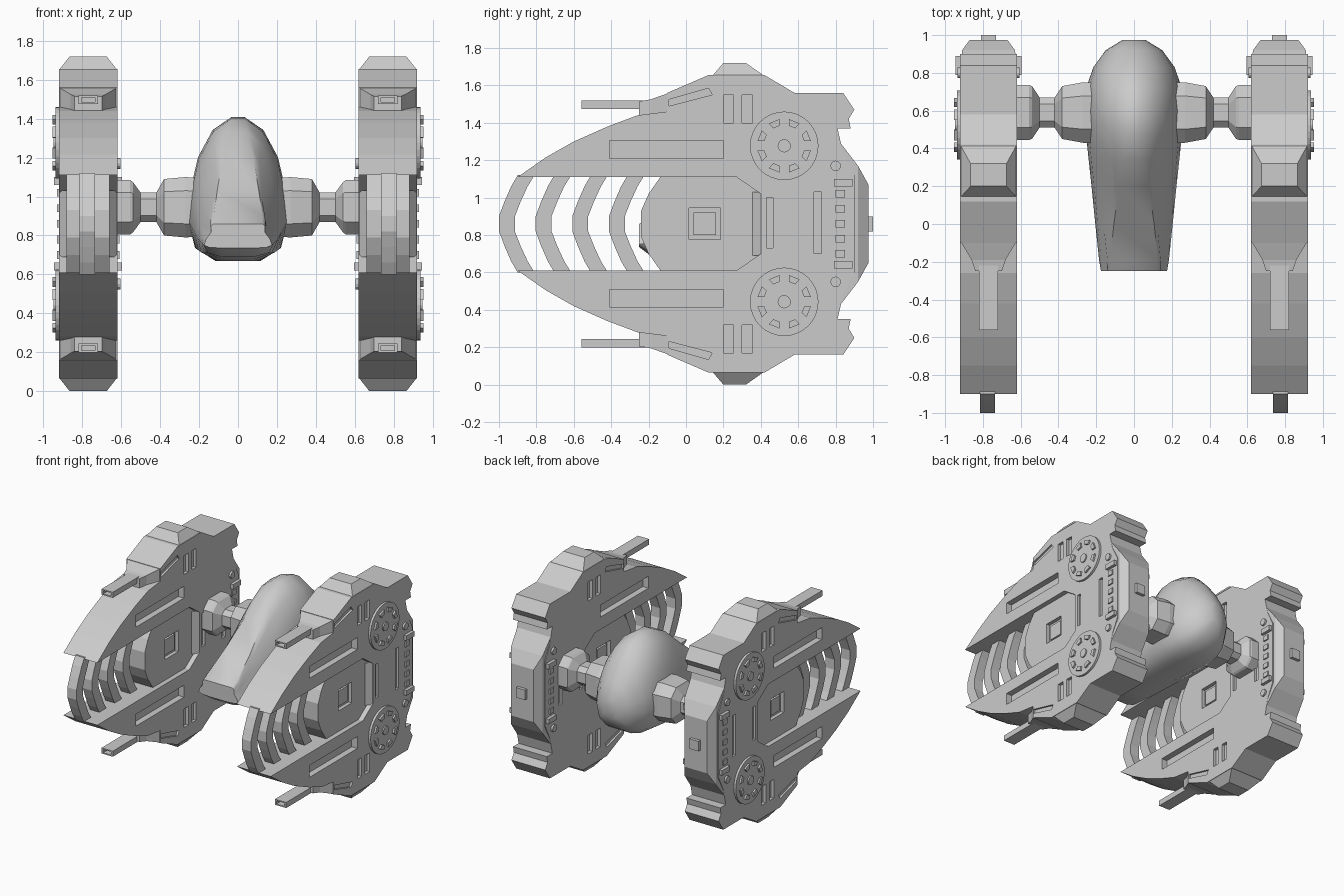
import bpy, bmesh, math

if "Cube" in bpy.data.objects:
    bpy.data.objects.remove(bpy.data.objects["Cube"])

MID = 0.86           # height of the pods' mirror plane
X0, X1 = 0.62, 0.92  # inner and outer pod faces


def loft(bm, loops):
    """Skin a list of equal-length point loops and cap both ends."""
    rings = [[bm.verts.new(p) for p in loop] for loop in loops]
    n = len(rings[0])
    fs = [bm.faces.new(rings[0]), bm.faces.new(rings[-1])]
    for a, b in zip(rings, rings[1:]):
        for i in range(n):
            j = (i + 1) % n
            fs.append(bm.faces.new((a[i], a[j], b[j], b[i])))
    bmesh.ops.recalc_face_normals(bm, faces=fs)


def make(name, solids, mirror=True):
    bm = bmesh.new()
    for loops in solids:
        loft(bm, loops)
    me = bpy.data.meshes.new(name)
    bm.to_mesh(me)
    bm.free()
    ob = bpy.data.objects.new(name, me)
    bpy.context.collection.objects.link(ob)
    if mirror:
        ob.modifiers.new("Mirror", 'MIRROR').use_mirror_merge = False
    return ob


def carve(ob, solids):
    """Cut solids out of an object, then drop the cutter."""
    cutter = make("cutter", solids, False)
    cutter.hide_render = True
    mod = ob.modifiers.new("Cut", 'BOOLEAN')
    mod.object, mod.operation, mod.solver = cutter, 'DIFFERENCE', 'EXACT'
    ob.modifiers.move(len(ob.modifiers) - 1, 0)
    mir = ob.modifiers["Mirror"]
    mir.show_viewport = False
    dg = bpy.context.evaluated_depsgraph_get()
    me = bpy.data.meshes.new_from_object(ob.evaluated_get(dg))
    ob.modifiers.remove(mod)
    ob.data = me
    mir.show_viewport = True
    bpy.data.objects.remove(cutter)


def prism(pts, xa, xb):
    return [[(x, y, z) for y, z in pts] for x in (xa, xb)]


def rect(ya, yb, za, zb):
    return [(ya, za), (yb, za), (yb, zb), (ya, zb)]


def box(xa, xb, ya, yb, za, zb):
    return prism(rect(ya, yb, za, zb), xa, xb)


def frame(xa, xb, za, zb, y):
    return [(xa, y, za), (xb, y, za), (xb, y, zb), (xa, y, zb)]


def both(solids):
    """Add copies mirrored about the pod's mid height."""
    return solids + [[[(x, y, 2 * MID - z) for x, y, z in lp] for lp in s] for s in solids]


def close(pts):
    """Complete an upper half profile with its lower mirror image."""
    return pts + [(y, 2 * MID - z) for y, z in reversed(pts)]


def recess(pts, depth, xa=X0, xb=X1):
    """Matching pockets on the inner and outer pod face."""
    return [prism(pts, xb - depth, xb + .1), prism(pts, xa - .1, xa + depth)]


# pod body: C-shaped side profile with an open slot at the front
upper = [(.40, 1.02), (.27, 1.11), (-.90, 1.11), (-.75, 1.215), (-.60, 1.30),
         (-.42, 1.38), (-.26, 1.44), (-.10, 1.46), (-.10, 1.56), (.12, 1.655),
         (.42, 1.655), (.58, 1.56), (.84, 1.56), (.90, 1.47), (.87, 1.42),
         (.88, 1.37), (.81, 1.37), (.84, 1.24), (.90, 1.12)]
pod = make("pod_body", [prism(close(upper), X0, X1)])
cuts = recess(rect(-.41, .20, 1.21, 1.305), .05)
for y in (.20, .30):
    cuts += recess(rect(y, y + .055, 1.40, 1.55), .025)
cuts += recess([(-.09, 1.49), (.14, 1.55), (.12, 1.585), (-.09, 1.525)], .015)
carve(pod, both(cuts) + recess(rect(.43, .465, .73, 1.0), .02)
      + recess(rect(.685, .725, .70, 1.03), .02))

# recessed core inside the slot, with a square port and a sloped rear step
core = make("pod_core", [prism(close([(.42, 1.03), (.27, 1.12), (-.13, 1.12),
                                      (-.20, 1.02), (-.24, .93)]), .66, .88)])
carve(core, recess(rect(.015, .185, .775, .945), .03, .66, .88))
make("core_port", [box(.675, .865, .04, .16, .80, .92)])
make("core_rear_step", [[frame(.66, .88, .69, 1.03, .355), frame(.62, .92, .69, 1.03, .405)]])

# curved ribs across the slot
ribs = []
arc = close([(.10, 1.12), (.065, 1.06), (.03, .98), (0, .90)])
for i in range(4):
    y0 = -1.0 + i * .196
    ribs.append(prism([(y0 + y, z) for y, z in arc] +
                      [(y0 + .085 + y * 1.05, z) for y, z in reversed(arc)], .735, .815))
make("pod_ribs", ribs)

# tapered caps on the top and bottom edges
cap = [[(xa, ya, z), (xb, ya, z), (xb, yb, z), (xa, yb, z)] for xa, xb, ya, yb, z in
       ((X0, X1, .14, .42, 1.65), (.675, .865, .20, .32, 1.72))]
make("edge_caps", both([cap]))

# cannon hoods and hollow barrels
hood = [frame(.70, .84, 1.43, 1.515, -.25), frame(.68, .86, 1.43, 1.525, -.19),
        frame(X0, X1, 1.43, 1.56, -.09)]
make("cannon_hoods", both([hood]))
barrel = [frame(.72, .82, 1.475, 1.52, -.20), frame(.72, .82, 1.475, 1.52, -.56),
          frame(.735, .805, 1.485, 1.51, -.56), frame(.735, .805, 1.485, 1.51, -.50)]
make("cannon_barrels", both([barrel]))


def disc(cy, cz, r, xa, xb, n=32):
    return prism([(cy + r * math.cos(2 * math.pi * i / n), cz + r * math.sin(2 * math.pi * i / n))
                  for i in range(n)], xa, xb)


def sector(cy, cz, a, ra, rb, da, xa, xb):
    return prism([(cy + r * math.cos(a + s * da), cz + r * math.sin(a + s * da))
                  for r, s in ((ra, -.8), (rb, -1), (rb, 1), (ra, .8))], xa, xb)


# round hatches on the outer faces with raised hub and pads
hatch = [disc(.525, 1.277, .183, .91, .938), disc(.525, 1.277, .035, .93, .948, 16)]
hatch += [sector(.525, 1.277, math.pi / 8 + k * math.pi / 4, .11, .145, .21, .93, .952) for k in range(8)]
make("round_hatches", both(hatch))
make("side_studs", both([disc(.80, 1.17, .028, .605, .935, 12)]))

# rear engine block, clamps and teeth
make("rear_block", [[frame(X0, X1, .42, 1.30, .82), frame(.63, .91, .55, 1.17, .92),
                     frame(.67, .87, .65, 1.07, .975)],
                    box(.73, .81, .95, 1.0, .82, .90)])
make("rear_clamps", both([box(.595, .945, .79, .89, 1.06, 1.10)]))
make("rear_teeth", [box(.61, .93, .80, .85, .68 + i * .08, .72 + i * .08) for i in range(5)])

# chamfered connecting arm between hull and pod
arm = []
for x, hy, hz in ((.18, .16, .15), (.27, .16, .155), (.38, .14, .145), (.42, .08, .075), (.50, .08, .075),
                  (.54, .14, .13), (.555, .145, .14), (.64, .145, .14)):
    c = .55
    arm.append([(x, .59 + hy * a, .945 + hz * b) for a, b in
                ((1, -c), (1, c), (c, 1), (-c, 1), (-1, c), (-1, -c), (-c, -1), (c, -1))])
make("connecting_arms", [arm])

# central hull lofted from nose to tail: y, half width, bottom, middle, top, top flatness
sections = [(-.25, .175, .735, .75, .86, .72), (-.19, .185, .69, .76, .90, .68),
            (0, .205, .68, .78, 1.03, .52), (.20, .225, .67, .82, 1.20, .35),
            (.34, .24, .67, .85, 1.33, .22), (.48, .255, .67, .88, 1.40, .14),
            (.60, .26, .67, .89, 1.41, .12), (.73, .25, .68, .90, 1.36, .12),
            (.83, .215, .71, .91, 1.26, .12), (.92, .15, .77, .92, 1.13, .12), (.975, .06, .86, .94, 1.02, .12)]
rings = []
for y, w, zb, zm, zt, t in sections:
    h = zt - zm
    half = [(.45, zb), (.85, zb + .3 * (zm - zb)), (1, zm), (.94, zm + .28 * h),
            (max(.79, t + .06), zm + .6 * h), (max(.5, t + .08), zm + .87 * h), (t, zt)]
    rings.append([(w * f, y, z) for f, z in half] + [(-w * f, y, z) for f, z in reversed(half)])
hull = make("central_hull", [rings], False)
bpy.context.view_layer.objects.active = hull
hull.select_set(True)
bpy.ops.object.shade_smooth_by_angle(angle=math.radians(45))
